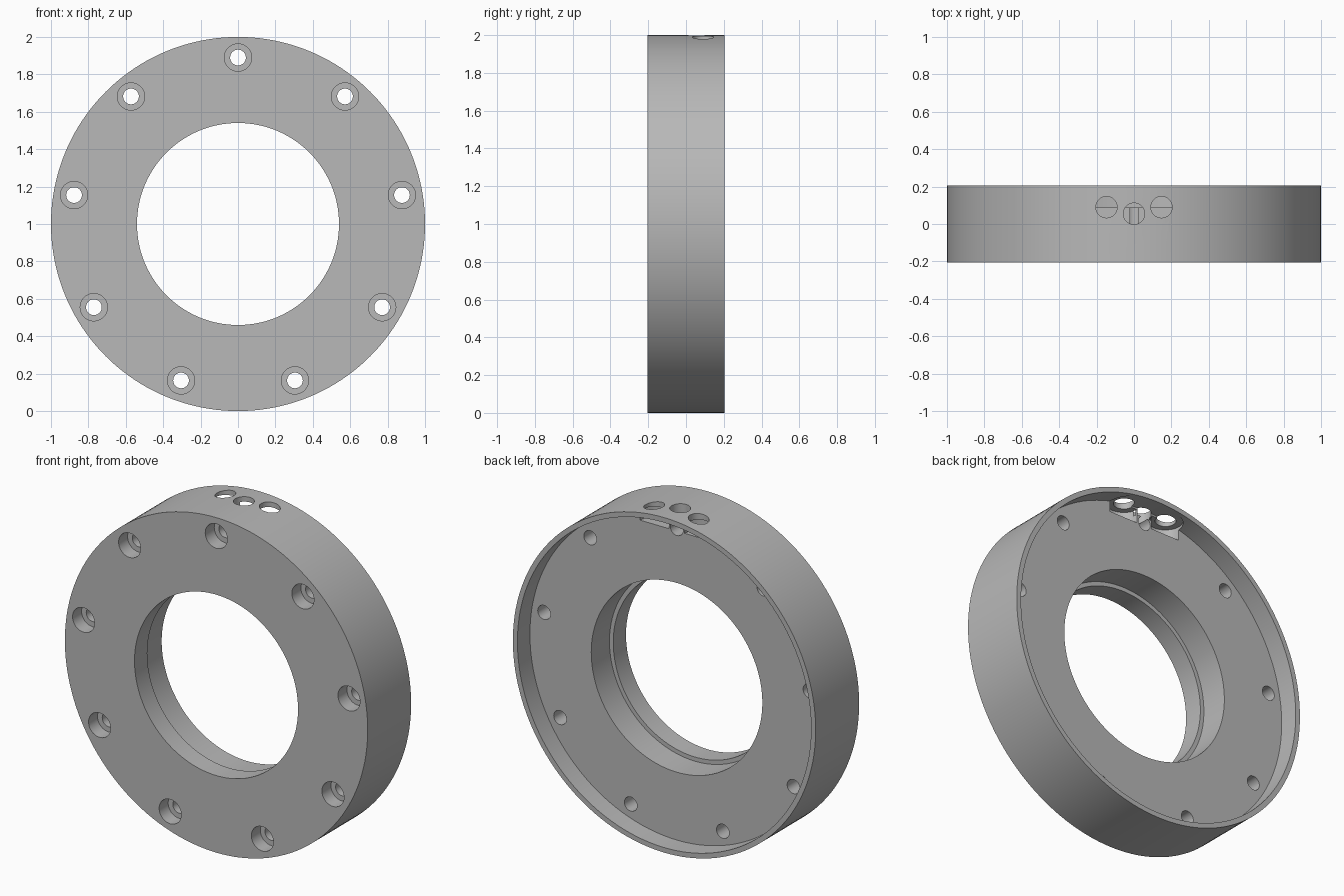
import bpy, bmesh
from math import sin, cos, pi, radians
from mathutils import Matrix, Vector

cube = bpy.data.objects.get("Cube")
if cube:
    bpy.data.objects.remove(cube, do_unlink=True)

CENTRE = Vector((0, 0, 1))
FRONT, BACK = -0.205, 0.205
FLOOR = 0.087          # bottom of the rear recess
SCREWS = 9
PITCH = 0.89           # radius of the screw circle


def add_object(name, bm):
    bmesh.ops.recalc_face_normals(bm, faces=bm.faces)
    mesh = bpy.data.meshes.new(name)
    bm.to_mesh(mesh)
    bm.free()
    obj = bpy.data.objects.new(name, mesh)
    bpy.context.collection.objects.link(obj)
    return obj


def lathe(name, profile, steps):
    """Revolve a closed (radius, y) profile about the ring axis."""
    bm = bmesh.new()
    rings = []
    for i in range(steps):
        a = 2 * pi * i / steps
        rings.append([bm.verts.new(CENTRE + Vector((r * sin(a), y, r * cos(a))))
                      for r, y in profile])
    n = len(profile)
    for i in range(steps):
        p, q = rings[i], rings[(i + 1) % steps]
        for j in range(n):
            k = (j + 1) % n
            bm.faces.new((p[j], p[k], q[k], q[j]))
    return add_object(name, bm)


def cylinder(bm, start, end, radius):
    axis = end - start
    turn = axis.to_track_quat('Z', 'Y').to_matrix().to_4x4()
    bmesh.ops.create_cone(bm, cap_ends=True, segments=40, radius1=radius,
                          radius2=radius, depth=axis.length,
                          matrix=Matrix.Translation((start + end) / 2) @ turn)


def cut(target, name, cylinders):
    """Subtract a group of (start, end, radius) cylinders."""
    bm = bmesh.new()
    for start, end, radius in cylinders:
        cylinder(bm, start, end, radius)
    cutter = add_object(name, bm)
    cutter.hide_render = True
    mod = target.modifiers.new(name, 'BOOLEAN')
    mod.operation = 'DIFFERENCE'
    mod.solver = 'EXACT'
    mod.object = cutter
    bpy.ops.object.modifier_apply(modifier=name)
    bpy.data.objects.remove(cutter, do_unlink=True)


# Ring body with a stepped bore and a shallow rear recess
ring = lathe("flange_ring", [
    (0.54, FRONT), (1, FRONT), (1, BACK), (0.97, BACK),
    (0.97, FLOOR), (0.565, FLOOR), (0.565, -0.085), (0.54, -0.085)], 160)
bpy.ops.object.select_all(action='DESELECT')
bpy.context.view_layer.objects.active = ring
ring.select_set(True)

# Counterbored screw holes around the face
spots = [CENTRE + PITCH * Vector((sin(a), 0, cos(a)))
         for a in (radians(360 / SCREWS * i) for i in range(SCREWS))]


def along_y(p, y0, y1, radius):
    return p + Vector((0, y0, 0)), p + Vector((0, y1, 0)), radius


def along_z(x, y, z0, z1, radius):
    return Vector((x, y, z0)), Vector((x, y, z1)), radius


cut(ring, "counterbores", [along_y(p, -0.3, -0.12, 0.073) for p in spots])
cut(ring, "screw_shafts", [along_y(p, -0.3, 0.3, 0.042) for p in spots])

# Rounded pockets inside the rim, then the three ports in the top
cut(ring, "port_pockets", [along_z(x, 0.09, 1.875, 1.957, 0.095)
                           for x in (-0.147, 0.147)])
cut(ring, "top_ports", [along_z(x, 0.09, 1.9, 2.1, 0.057)
                        for x in (-0.147, 0.147)]
    + [along_z(0, 0.055, 1.926, 2.1, 0.057)])

# Plain grey finish
grey = bpy.data.materials.new("plain_grey")
grey.use_nodes = True
colour = (0.48, 0.48, 0.48, 1)
grey.diffuse_color = colour
grey.node_tree.nodes["Principled BSDF"].inputs["Base Color"].default_value = colour
ring.data.materials.clear()
ring.data.materials.append(grey)
for face in ring.data.polygons:
    face.material_index = 0
bpy.ops.object.shade_smooth_by_angle(angle=radians(30))
